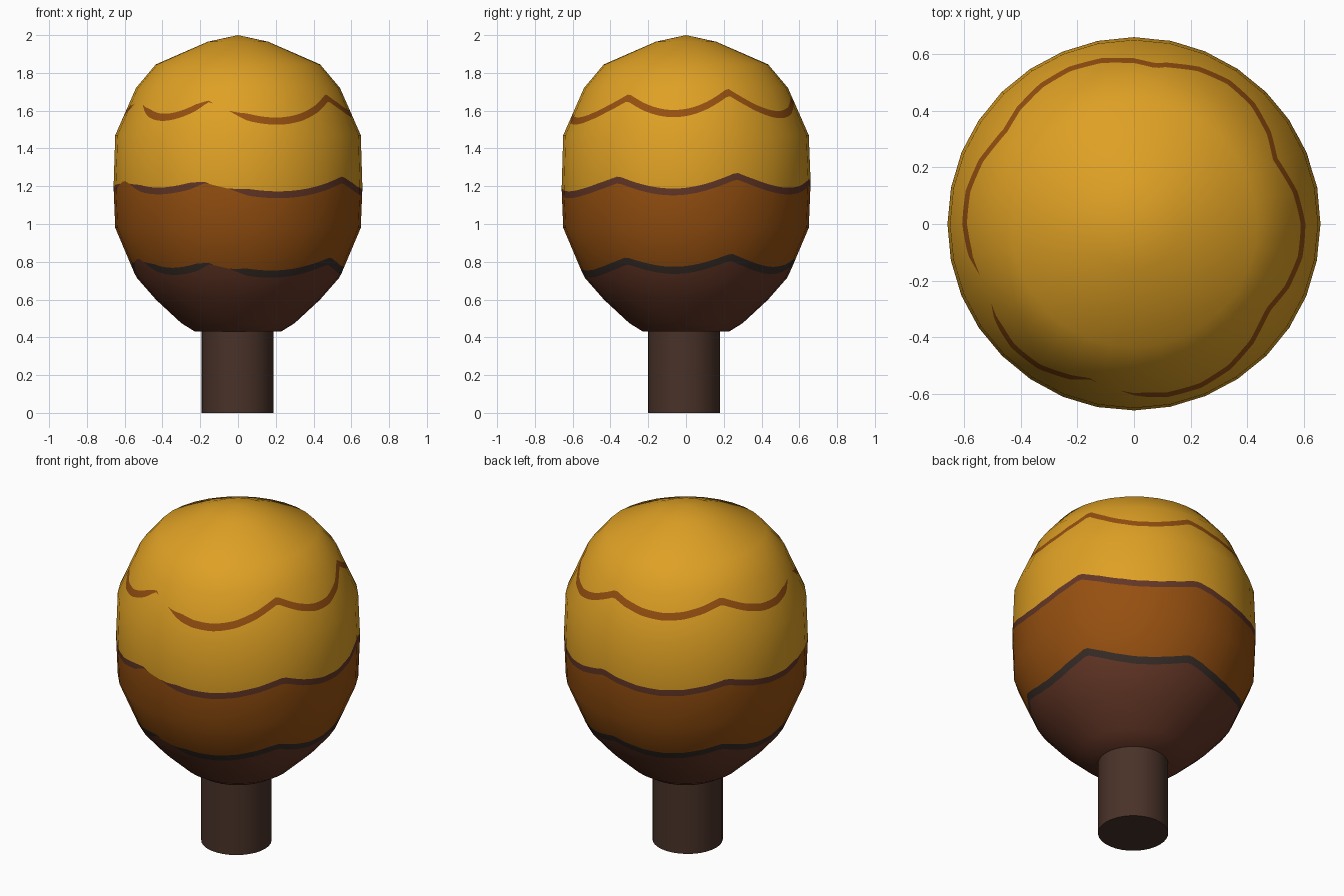
import bpy, bmesh, math
from mathutils import Vector

if "Cube" in bpy.data.objects:
    bpy.data.objects.remove(bpy.data.objects["Cube"])


def material(name, rgb):
    m = bpy.data.materials.new(name)
    lin = [((c / 255 + 0.055) / 1.055) ** 2.4 for c in rgb]
    m.diffuse_color = (*lin, 1)
    m.use_nodes = True
    m.node_tree.nodes["Principled BSDF"].inputs["Base Color"].default_value = m.diffuse_color
    return m


GOLD = material("golden leaves", (222, 160, 36))
ORANGE = material("orange brown leaves", (150, 80, 16))
BROWN = material("dark brown leaves", (99, 54, 38))
SHADE = material("deep brown line", (56, 45, 40))
BARK = material("bark", (73, 50, 40))

# crown outline (radius, height), bottom to top
PROFILE = [(0.23, 0.432), (0.30, 0.475), (0.435, 0.60), (0.54, 0.72), (0.65, 0.98),
           (0.66, 1.225), (0.65, 1.47), (0.54, 1.72), (0.435, 1.845), (0.16, 1.965), (0.0, 2.0)]
SIDES, SUB = 32, 5
COLS = SIDES * SUB


def outline_normals():
    seg = [Vector((b[1] - a[1], a[0] - b[0])).normalized() for a, b in zip(PROFILE, PROFILE[1:])]
    inner = [(a + b).normalized() for a, b in zip(seg, seg[1:])]
    return [Vector((0.4, -0.9)).normalized()] + inner + [Vector((0, 1))]


NORMALS = outline_normals()


def outline(z):
    """Radius and (radial, up) normal of the crown at a height."""
    for i in range(len(PROFILE) - 1):
        (r0, z0), (r1, z1) = PROFILE[i], PROFILE[i + 1]
        if z <= z1 + 1e-9:
            t = (z - z0) / (z1 - z0)
            return r0 + (r1 - r0) * t, NORMALS[i].lerp(NORMALS[i + 1], t).normalized()
    return 0.0, Vector((0, 1))


# scalloped lines: angle of each peak, measured from the front towards +x
PEAKS = [-66, -16, 57, 114, 172, 235, 294]
GAPS = [(-14, -4), (-72, -61)]
LINES = {  # peak heights, valley heights, half thickness
    "low": ([0.82, 0.79, 0.805, 0.825, 0.80, 0.81, 0.82], [0.75, 0.735, 0.755, 0.755, 0.755, 0.755], 0.019),
    "mid": ([1.23, 1.22, 1.235, 1.255, 1.225, 1.23, 1.23], [1.175, 1.155, 1.17, 1.175, 1.175, 1.175], 0.018),
    "top": ([1.66, 1.65, 1.67, 1.70, 1.66, 1.67, 1.66], [1.565, 1.545, 1.585, 1.58, 1.60, 1.585], 0.019),
}


def wave(name, deg):
    peaks, valleys, _ = LINES[name]
    d = (deg + 66) % 360 - 66
    for i in range(6):
        if d <= PEAKS[i + 1]:
            t = (d - PEAKS[i]) / (PEAKS[i + 1] - PEAKS[i])
            base = peaks[i] + (peaks[i + 1] - peaks[i]) * t
            dip = (peaks[i] + peaks[i + 1]) / 2 - valleys[i]
            return base - dip * math.sin(math.pi * t)


def half_width(name, deg):
    """Line thickness, tapering to nothing in the gaps."""
    d = (deg + 180) % 360 - 180
    near = min(max(a - d, d - b, 0) for a, b in GAPS)
    return LINES[name][2] * min(1, 0.03 + near / 9)


def in_gap(deg):
    d = (deg + 180) % 360 - 180
    return any(a < d < b for a, b in GAPS)


def line_row(name, sign):
    return lambda deg: wave(name, deg) + sign * half_width(name, deg)


def level(z):
    return lambda deg: z


# rows of the crown with the slot colour of the faces above each row
GO, OR, BR, SH = range(4)
ROWS = [(level(0.432), BR), (level(0.475), BR), (level(0.60), BR), (level(0.715), BR),
        (line_row("low", -1), SH), (line_row("low", 1), OR), (level(0.98), OR),
        (line_row("mid", -1), BR), (line_row("mid", 1), GO), (level(1.47), GO),
        (line_row("top", -1), OR), (line_row("top", 1), GO), (level(1.72), GO),
        (level(1.845), GO), (level(1.965), GO)]
LINE_ROWS = {4: OR, 7: GO, 10: GO}   # colour used where a line has a gap

# leafy crown
bm = bmesh.new()
normals, grid = [], []
prev = [0.0] * COLS
for row, _ in ROWS:
    ring = []
    for c in range(COLS):
        deg = 360 * c / COLS
        a = math.radians(deg)
        z = max(row(deg), prev[c] + 0.002 if prev[c] else 0)
        prev[c] = z
        r, n = outline(z)
        off = (c % SUB) / SUB * 2 * math.pi / SIDES - math.pi / SIDES
        r *= math.cos(math.pi / SIDES) / math.cos(off)
        ring.append(bm.verts.new((r * math.sin(a), -r * math.cos(a), z)))
        normals.append((n.x * math.sin(a), -n.x * math.cos(a), n.y))
    grid.append(ring)
apex = bm.verts.new((0, 0, 2))
normals.append((0, 0, 1))
under = bm.verts.new((0, 0, 0.432))
normals.append((0, 0, -1))

for c in range(COLS):
    d = (c + 1) % COLS
    for i in range(len(ROWS) - 1):
        f = bm.faces.new((grid[i][c], grid[i][d], grid[i + 1][d], grid[i + 1][c]))
        f.material_index = ROWS[i][1]
        if i in LINE_ROWS and in_gap(360 * (c + 0.5) / COLS):
            f.material_index = LINE_ROWS[i]
    bm.faces.new((grid[-1][c], grid[-1][d], apex)).material_index = GO
    bm.faces.new((grid[0][d], grid[0][c], under)).material_index = BR
for f in bm.faces:
    f.smooth = True
mesh = bpy.data.meshes.new("crown")
bm.to_mesh(mesh)
bm.free()
for m in (GOLD, ORANGE, BROWN, SHADE):
    mesh.materials.append(m)
mesh.normals_split_custom_set_from_vertices(normals)
crown = bpy.data.objects.new("crown", mesh)
bpy.context.collection.objects.link(crown)

# trunk
bpy.ops.mesh.primitive_cylinder_add(vertices=32, radius=0.19, depth=0.5, location=(-0.003, -0.011, 0.25))
trunk = bpy.context.object
trunk.name = "trunk"
trunk.data.materials.append(BARK)
bpy.ops.object.shade_smooth_by_angle(angle=math.radians(40))
